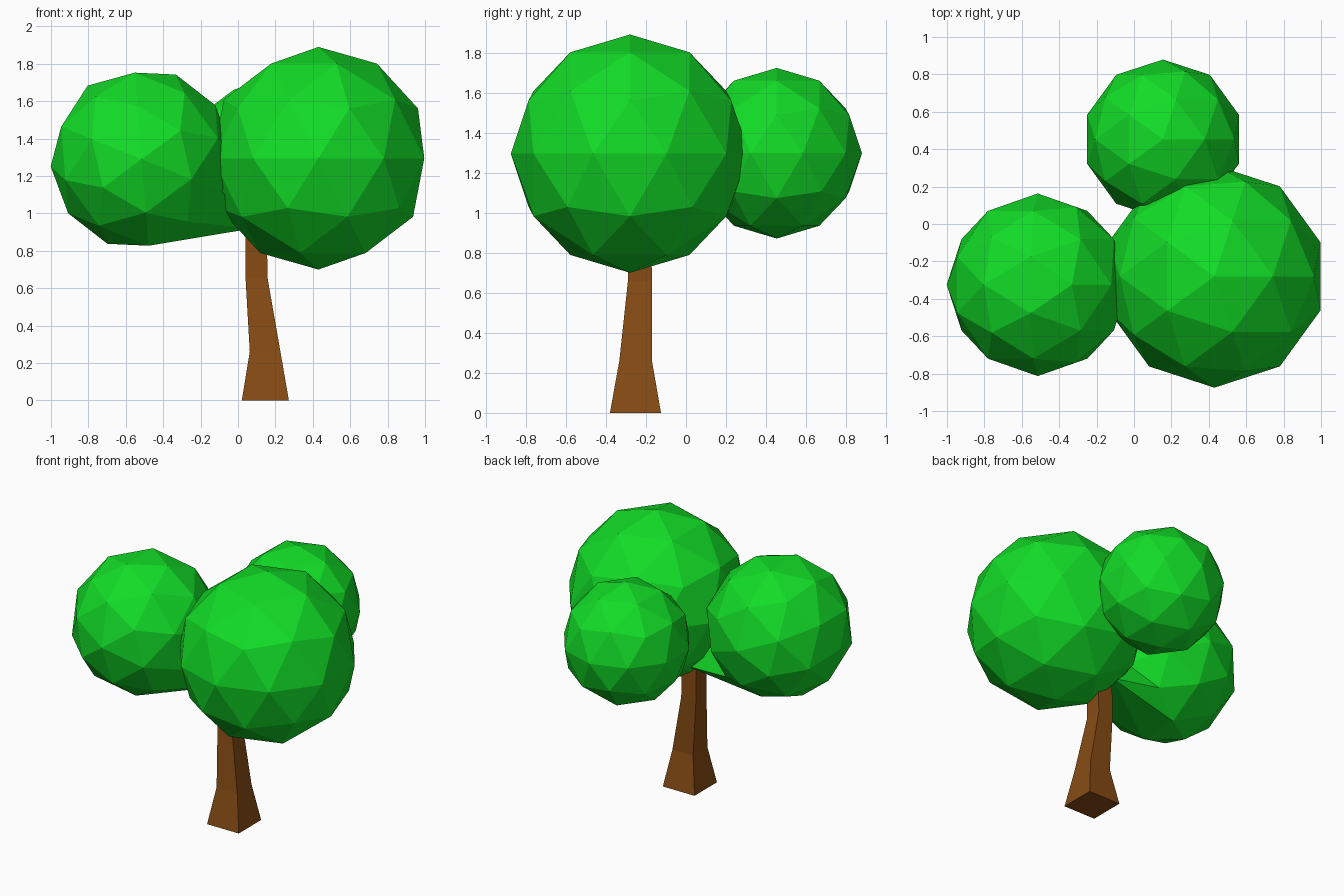
import bpy, bmesh, math
from mathutils import Vector, Matrix

if "Cube" in bpy.data.objects:
    bpy.data.objects.remove(bpy.data.objects["Cube"])


def material(name, rgb):
    m = bpy.data.materials.new(name)
    m.diffuse_color = (*rgb, 1)
    m.use_nodes = True
    m.node_tree.nodes["Principled BSDF"].inputs["Base Color"].default_value = m.diffuse_color
    return m


GREEN = material("leaf green", (0.006, 0.72, 0.02))
BROWN = material("bark brown", (0.24, 0.072, 0.007))


def finish(name, bm, mat):
    bmesh.ops.recalc_face_normals(bm, faces=bm.faces)
    me = bpy.data.meshes.new(name)
    bm.to_mesh(me)
    bm.free()
    me.materials.append(mat)
    ob = bpy.data.objects.new(name, me)
    bpy.context.collection.objects.link(ob)
    return ob


def foliage(name, centre, radius, tilt=0, tip=None, pull_dir=None):
    bm = bmesh.new()
    bmesh.ops.create_icosphere(
        bm, subdivisions=2, radius=radius,
        matrix=Matrix.Translation(centre) @ Matrix.Rotation(math.radians(tilt), 4, 'Y'))
    # one corner drawn out towards the trunk
    if tip:
        c, d = Vector(centre), Vector(pull_dir)
        v = max(bm.verts, key=lambda p: (p.co - c).dot(d))
        v.co = Vector(tip)
    return finish(name, bm, GREEN)


# three leaf balls
foliage("large_foliage", (0.43, -0.28, 1.295), 0.595)
foliage("back_foliage", (0.155, 0.453, 1.297), 0.426)
foliage("left_foliage", (-0.515, -0.325, 1.29), 0.488, 22,
        tip=(0.08, -0.12, 0.92), pull_dir=(0.6, 0.22, -0.72))

# square trunk lofted through rings: z, x min, x max, y min, y max
rings = [(0.0, 0.02, 0.272, -0.38, -0.125),
         (0.26, 0.063, 0.227, -0.333, -0.17),
         (0.66, 0.04, 0.157, -0.29, -0.17),
         (0.97, 0.04, 0.155, -0.285, -0.175)]
bm = bmesh.new()
loops = [[bm.verts.new(p) for p in ((a, c, z), (b, c, z), (b, d, z), (a, d, z))]
         for z, a, b, c, d in rings]
for lo, hi in zip(loops, loops[1:]):
    for i in range(4):
        j = (i + 1) % 4
        bm.faces.new((lo[i], lo[j], hi[j], hi[i]))
bm.faces.new(loops[0][::-1])
bm.faces.new(loops[-1])
finish("trunk", bm, BROWN)
